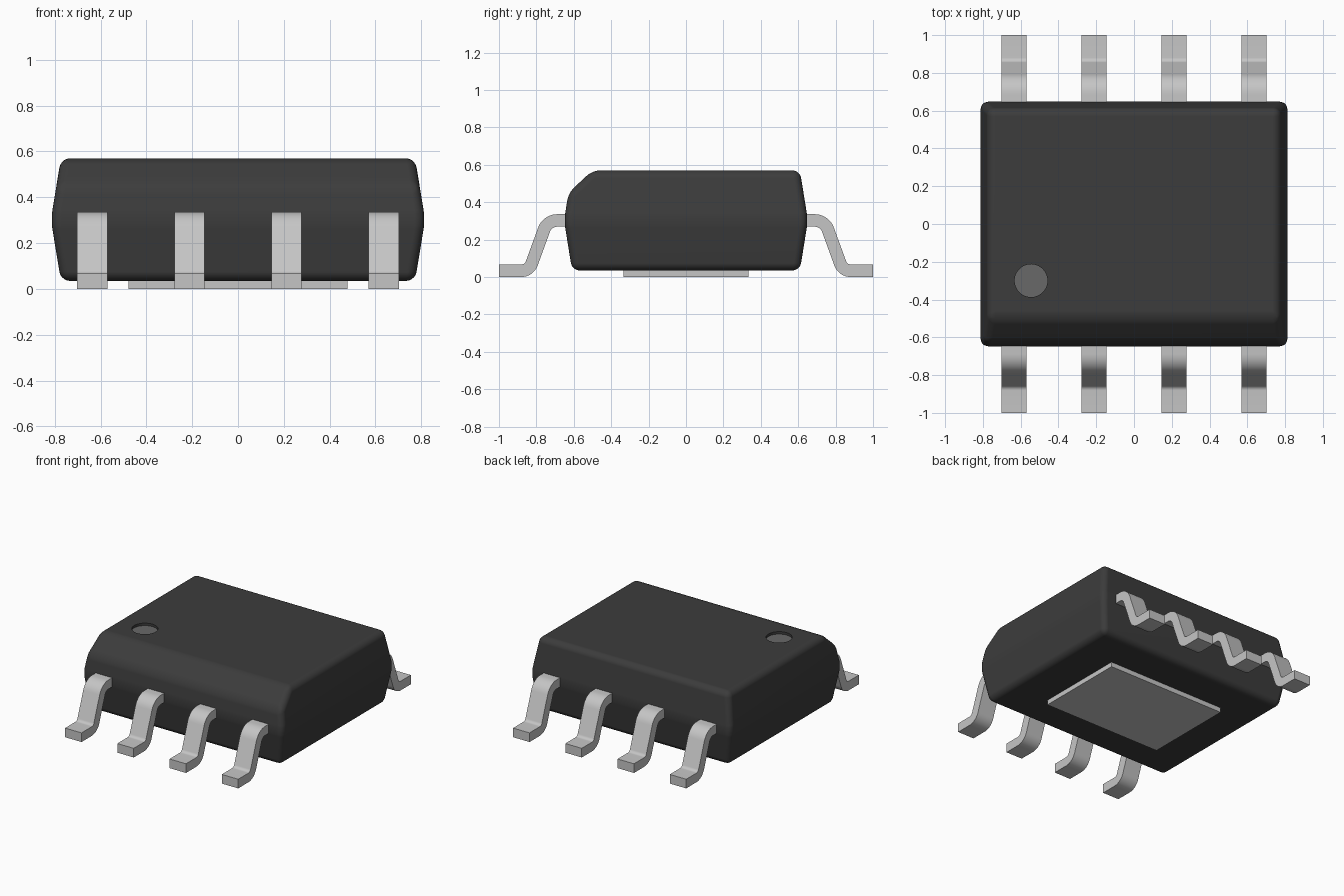
import bpy, bmesh, math
from mathutils import Vector

if "Cube" in bpy.data.objects:
    bpy.data.objects.remove(bpy.data.objects["Cube"], do_unlink=True)


def make_material(name, value, rough):
    m = bpy.data.materials.new(name)
    m.use_nodes = True
    col = (value, value, value, 1)
    m.diffuse_color = col
    bsdf = m.node_tree.nodes["Principled BSDF"]
    bsdf.inputs["Base Color"].default_value = col
    bsdf.inputs["Roughness"].default_value = rough
    return m


BLACK = make_material("black plastic", 0.045, 0.6)
GREY = make_material("marker grey", 0.14, 0.6)
METAL = make_material("tinned metal", 0.56, 0.5)


def add_object(name, bm, mat):
    bmesh.ops.recalc_face_normals(bm, faces=bm.faces[:])
    me = bpy.data.meshes.new(name)
    bm.to_mesh(me)
    bm.free()
    me.materials.append(mat)
    ob = bpy.data.objects.new(name, me)
    bpy.context.collection.objects.link(ob)
    return ob


def select_only(ob):
    bpy.ops.object.select_all(action='DESELECT')
    ob.select_set(True)
    bpy.context.view_layer.objects.active = ob


def smooth(ob, angle):
    select_only(ob)
    bpy.ops.object.shade_smooth_by_angle(angle=math.radians(angle))


def box(name, half_x, half_y, z0, z1, mat):
    bm = bmesh.new()
    bmesh.ops.create_cube(bm, size=1)
    for v in bm.verts:
        v.co = (v.co.x * 2 * half_x, v.co.y * 2 * half_y, z1 if v.co.z > 0 else z0)
    return add_object(name, bm, mat)


def disc(name, x, y, radius, z0, z1, mat):
    bm = bmesh.new()
    bmesh.ops.create_cone(bm, cap_ends=True, segments=48, radius1=radius,
                          radius2=radius, depth=z1 - z0)
    bmesh.ops.translate(bm, verts=bm.verts, vec=(x, y, (z0 + z1) / 2))
    return add_object(name, bm, mat)


# Moulded body: three rectangles, widest at the parting line
bm = bmesh.new()
rings = []
for hx, hy, z in ((0.773, 0.609, 0.035), (0.817, 0.652, 0.303), (0.773, 0.609, 0.57)):
    rings.append([bm.verts.new((sx * hx, sy * hy, z))
                  for sx, sy in ((-1, -1), (1, -1), (1, 1), (-1, 1))])
bm.faces.new(rings[0])
bm.faces.new(rings[2])
for low, high in zip(rings, rings[1:]):
    for i in range(4):
        j = (i + 1) % 4
        bm.faces.new((low[i], low[j], high[j], high[i]))

# Sloping cut along the upper front edge
bmesh.ops.bisect_plane(bm, geom=bm.verts[:] + bm.edges[:] + bm.faces[:],
                       plane_co=(0, -0.50, 0.57), plane_no=(0, -0.135, 0.145),
                       clear_outer=True)
bmesh.ops.holes_fill(bm, edges=[e for e in bm.edges if e.is_boundary])
body = add_object("body", bm, BLACK)
bevel = body.modifiers.new("rounded edges", 'BEVEL')
bevel.width = 0.04
bevel.segments = 5
bevel.limit_method = 'ANGLE'
bevel.angle_limit = math.radians(12)

# Recessed round marker
MX, MY, MR, FLOOR = -0.545, -0.30, 0.087, 0.55
cutter = disc("marker_cutter", MX, MY, MR, FLOOR, 0.70, BLACK)
cutter.hide_render = True
cut = body.modifiers.new("marker recess", 'BOOLEAN')
cut.operation = 'DIFFERENCE'
cut.solver = 'EXACT'
cut.object = cutter
select_only(body)
for name in ("rounded edges", "marker recess"):
    bpy.ops.object.modifier_apply(modifier=name)
bpy.data.objects.remove(cutter, do_unlink=True)
smooth(body, 35)
weighted = body.modifiers.new("flat panels", 'WEIGHTED_NORMAL')
weighted.keep_sharp = True
disc("marker", MX, MY, MR, FLOOR - 0.004, FLOOR + 0.002, GREY)

# Exposed pad underneath
box("thermal_pad", 0.478, 0.335, 0, 0.06, METAL)

# Gull-wing lead section in the y-z plane, with filleted bends
T = 0.0335
LEAD = [Vector(p) for p in ((0.60, 0.3025), (0.741, 0.3025), (0.839, T), (1.0, T))]


def lead_path():
    pts = [(LEAD[0], Vector((0, 1)))]
    for i, radius in ((1, 0.075), (2, 0.06)):
        d0 = (LEAD[i] - LEAD[i - 1]).normalized()
        d1 = (LEAD[i + 1] - LEAD[i]).normalized()
        a0, a1 = math.atan2(d0.y, d0.x), math.atan2(d1.y, d1.x)
        turn = 1 if a1 > a0 else -1
        start = LEAD[i] - d0 * radius * math.tan(abs(a1 - a0) / 2)
        centre = start + Vector((-d0.y, d0.x)) * radius * turn
        for k in range(9):
            a = a0 + (a1 - a0) * k / 8
            n = Vector((-math.sin(a), math.cos(a)))
            pts.append((centre - n * radius * turn, n))
    pts.append((LEAD[3], Vector((0, 1))))
    return pts


def lead(name, x, side):
    path = lead_path()
    bm = bmesh.new()
    sections = []
    for p, n in path:
        corners = []
        for sx, sn in ((-1, -1), (1, -1), (1, 1), (-1, 1)):
            q = p + n * T * sn
            corners.append(bm.verts.new((x + sx * 0.0665, side * q.x, q.y)))
        sections.append(corners)
    for a, b in zip(sections, sections[1:]):
        for i in range(4):
            j = (i + 1) % 4
            bm.faces.new((a[i], a[j], b[j], b[i]))
    bm.faces.new(sections[0])
    bm.faces.new(sections[-1])
    smooth(add_object(name, bm, METAL), 30)


# Four leads on each long side
for side, label in ((-1, "front"), (1, "back")):
    for i in range(4):
        lead(f"{label}_lead_{i + 1}", (i - 1.5) * 0.4235, side)
